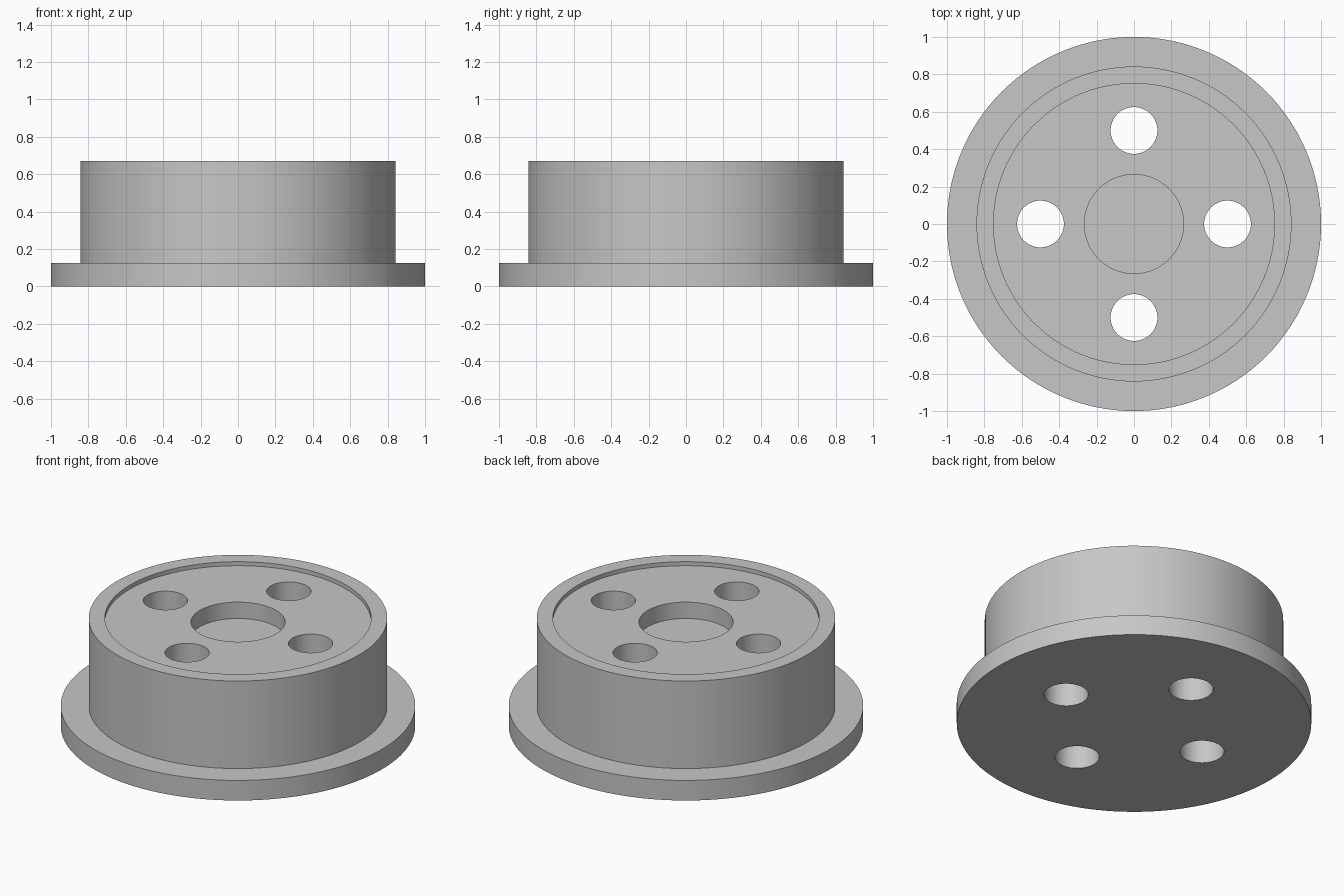
import bpy, bmesh, math
from mathutils import Matrix

if "Cube" in bpy.data.objects:
    bpy.data.objects.remove(bpy.data.objects["Cube"], do_unlink=True)

SIDES = 128

# Single grey finish
grey = bpy.data.materials.new("plain_grey")
grey.use_nodes = True
colour = (0.57, 0.57, 0.57, 1)
grey.diffuse_color = colour
grey.node_tree.nodes["Principled BSDF"].inputs["Base Color"].default_value = colour


def finish(bm, name):
    """Turn a bmesh into a named object."""
    bmesh.ops.recalc_face_normals(bm, faces=bm.faces)
    mesh = bpy.data.meshes.new(name)
    bm.to_mesh(mesh)
    bm.free()
    mesh.materials.append(grey)
    obj = bpy.data.objects.new(name, mesh)
    bpy.context.collection.objects.link(obj)
    return obj


def lathe(name, profile):
    """Revolve (radius, height) points and cap both ends."""
    bm = bmesh.new()
    rings = []
    for r, z in profile:
        angles = [2 * math.pi * i / SIDES for i in range(SIDES)]
        rings.append([bm.verts.new((r * math.cos(a), r * math.sin(a), z)) for a in angles])
    for low, high in zip(rings, rings[1:]):
        for i in range(SIDES):
            j = (i + 1) % SIDES
            bm.faces.new((low[i], low[j], high[j], high[i]))
    bm.faces.new(rings[0])
    bm.faces.new(rings[-1])
    return finish(bm, name)


# Flanged hub: flange, drum, shallow recess, blind centre pocket
hub = lathe("flanged_hub", [
    (1, 0), (1, 0.125),
    (0.842, 0.125), (0.842, 0.67),
    (0.751, 0.67), (0.751, 0.645),
    (0.265, 0.645), (0.265, 0.543),
])

# Four through holes on the axes
bm = bmesh.new()
for k in range(4):
    turn = Matrix.Rotation(k * math.pi / 2, 4, "Z")
    bmesh.ops.create_cone(bm, cap_ends=True, segments=64, radius1=0.125, radius2=0.125,
                          depth=2, matrix=turn @ Matrix.Translation((0.5, 0, 0.3)))
cutter = finish(bm, "hole_cutter")
cutter.hide_render = True

cut = hub.modifiers.new("bolt_holes", "BOOLEAN")
cut.operation = "DIFFERENCE"
cut.solver = "EXACT"
cut.object = cutter

bpy.ops.object.select_all(action="DESELECT")
hub.select_set(True)
bpy.context.view_layer.objects.active = hub
bpy.ops.object.modifier_apply(modifier=cut.name)
bpy.data.objects.remove(cutter, do_unlink=True)
bpy.ops.object.shade_smooth_by_angle(angle=math.radians(30))
